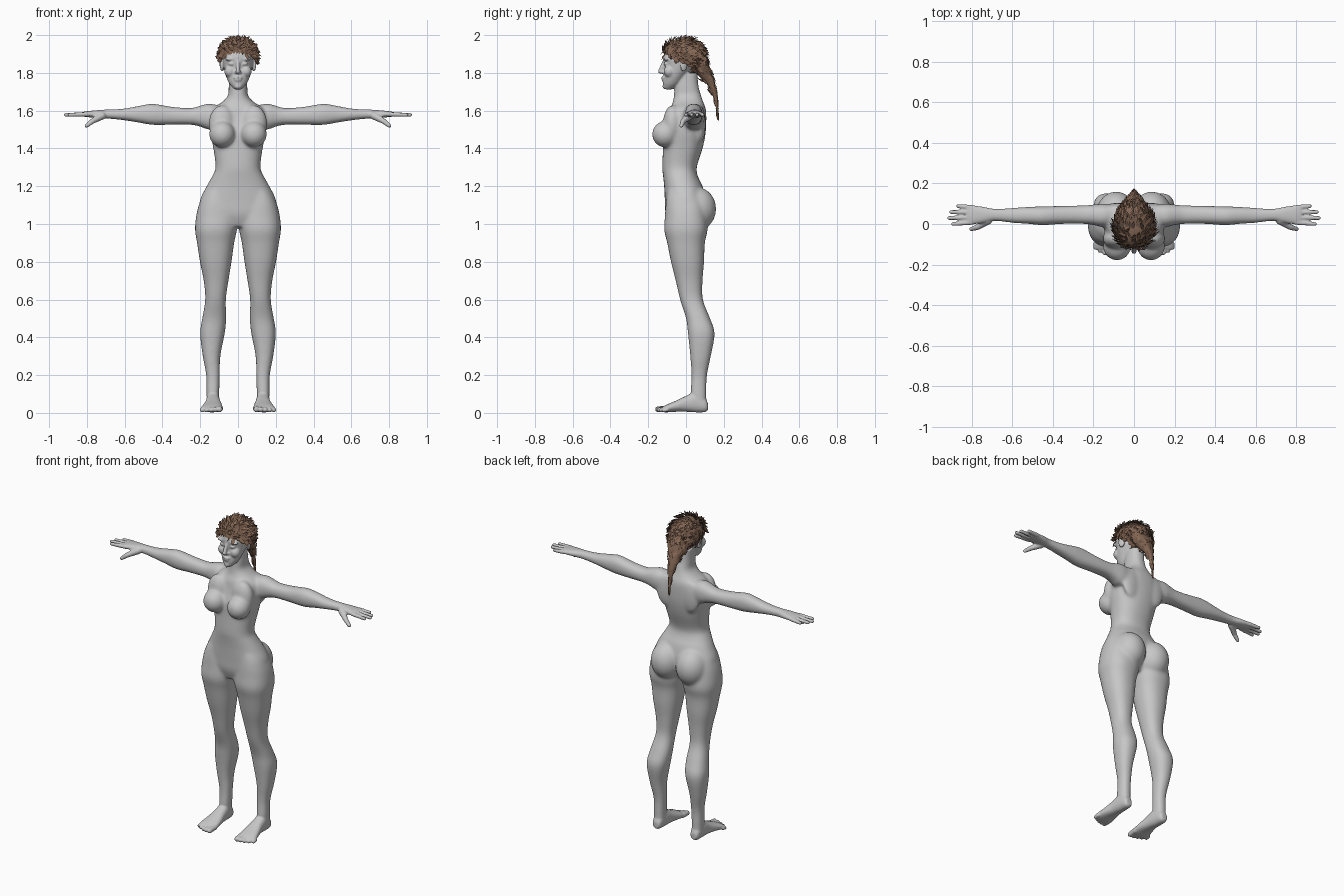
import bpy, bmesh, math, random
from mathutils import Vector, Matrix

random.seed(4)
if "Cube" in bpy.data.objects:
    bpy.data.objects.remove(bpy.data.objects["Cube"])


def material(name, rgb):
    m = bpy.data.materials.new(name)
    m.use_nodes = True
    m.diffuse_color = (*rgb, 1)
    m.node_tree.nodes["Principled BSDF"].inputs["Base Color"].default_value = (*rgb, 1)
    return m


GREY = material("plain grey", (0.57, 0.57, 0.57))
BROWN = material("hair brown", (0.23, 0.135, 0.09))
DARK = material("dark hair brown", (0.15, 0.085, 0.055))


def finish(bm, name, *mats):
    mesh = bpy.data.meshes.new(name)
    bm.to_mesh(mesh)
    bm.free()
    ob = bpy.data.objects.new(name, mesh)
    bpy.context.collection.objects.link(ob)
    for m in mats:
        mesh.materials.append(m)
    return ob


def spline(a, b, c, d, t):
    return tuple(q + t / 2 * (r - p + t * (2*p - 5*q + 4*r - s + t * (3*(q - r) + s - p)))
                 for p, q, r, s in zip(a, b, c, d))


def loft(bm, axis, rows, steps=4, sides=28, power=2.3):
    """Rows give a position along the axis, then low/high bounds on the two other axes."""
    others = [i for i in range(3) if i != axis]
    last = len(rows) - 1
    dense = [spline(rows[max(i - 1, 0)], rows[i], rows[i + 1], rows[min(i + 2, last)], k / steps)
             for i in range(last) for k in range(steps)] + [rows[-1]]
    rings = []
    for pos, a0, a1, b0, b1 in dense:
        ring = []
        for k in range(sides):
            ang = math.tau * k / sides
            c, s = math.cos(ang), math.sin(ang)
            co = [pos] * 3
            co[others[0]] = (a0 + a1) / 2 + (a1 - a0) / 2 * math.copysign(abs(c) ** (2 / power), c)
            co[others[1]] = (b0 + b1) / 2 + (b1 - b0) / 2 * math.copysign(abs(s) ** (2 / power), s)
            ring.append(bm.verts.new(co))
        rings.append(ring)
    faces = [bm.faces.new((r[k], r[(k + 1) % sides], q[(k + 1) % sides], q[k]))
             for r, q in zip(rings, rings[1:]) for k in range(sides)]
    faces += [bm.faces.new(rings[0][::-1]), bm.faces.new(rings[-1])]
    bmesh.ops.recalc_face_normals(bm, faces=faces)


def centred(rows):
    return [(z, -w, w, front, back) for z, w, front, back in rows]


def blob(bm, centre, radii, turn=Matrix()):
    mat = Matrix.Translation(centre) @ turn @ Matrix.Diagonal((*radii, 1))
    bmesh.ops.create_icosphere(bm, subdivisions=4, radius=1, matrix=mat)


def digit(bm, start, end, r0, r1):
    """Tapered round-ended finger or toe."""
    start, end = Vector(start), Vector(end)
    along = end - start
    turn = along.to_track_quat("Z", "Y").to_matrix().to_4x4()
    mat = Matrix.Translation((start + end) / 2) @ turn
    bmesh.ops.create_cone(bm, cap_ends=True, segments=14, radius1=r0, radius2=r1,
                          depth=along.length, matrix=mat)
    blob(bm, start, (r0,) * 3)
    blob(bm, end, (r1,) * 3)


# Left limbs and paired forms
bm = bmesh.new()
loft(bm, 2, [(1.22, .04, .13, -.09, .06), (1.16, .03, .182, -.1, .08), (1.1, .015, .208, -.108, .1),
             (1.04, .0, .222, -.112, .11), (.97, .005, .228, -.116, .115),
             (.9, .02, .217, -.1, .1), (.8, .034, .202, -.08, .096), (.7, .05, .182, -.055, .088),
             (.6, .064, .174, -.032, .09), (.5, .062, .19, .0, .128), (.42, .07, .201, .01, .152),
             (.3, .093, .187, .022, .132), (.2, .096, .169, .028, .112), (.1, .1, .166, .025, .107),
             (.04, .1, .165, .03, .11)])
blob(bm, (.088, .058, 1.08), (.096, .102, .115))    # seat
blob(bm, (.084, -.11, 1.475), (.069, .07, .07))     # chest
blob(bm, (.085, -.072, 1.53), (.07, .05, .1))
blob(bm, (.085, .078, 1.53), (.065, .026, .1))      # shoulder blade

# Foot and toes
loft(bm, 1, [(.116, .115, .15, .015, .05), (.1, .104, .162, .004, .08), (.05, .097, .168, .003, .11),
             (.0, .092, .172, .006, .09), (-.05, .084, .184, .006, .066), (-.1, .08, .196, .003, .045),
             (-.125, .085, .195, .004, .032)])
for i in range(5):
    x, r = .096 + i * .0235, .017 - i * .0013
    digit(bm, (x, -.1, r + .006), (x + .001, -.149 + i * i * .002, r + .002), r, r * .9)

# Arm, palm, fingers and thumb
loft(bm, 0, [(.07, .01, .09, 1.53, 1.62), (.15, -.015, .1, 1.5, 1.638), (.2, -.005, .096, 1.515, 1.627),
             (.25, .0, .092, 1.525, 1.614), (.35, .0, .09, 1.525, 1.621), (.45, -.006, .087, 1.524, 1.637),
             (.52, .0, .085, 1.535, 1.627), (.6, .005, .08, 1.548, 1.612), (.69, .015, .075, 1.558, 1.606),
             (.74, .006, .084, 1.561, 1.603), (.8, -.002, .092, 1.566, 1.597), (.825, .004, .088, 1.57, 1.592)])
for i, tip in enumerate((.9, .92, .91, .875)):
    y = .008 + i * .0245
    digit(bm, (.8, y, 1.581), (tip - .008, y - .008 + i * .005, 1.578), .0125, .01)
digit(bm, (.72, .018, 1.573), (.77, -.015, 1.545), .021, .0145)
digit(bm, (.77, -.015, 1.545), (.802, -.025, 1.52), .0145, .011)

# Ear, cheek, eye lid and brow ridge
blob(bm, (.084, -.012, 1.84), (.01, .02, .034), Matrix.Rotation(.4, 4, "Z"))
blob(bm, (.042, -.088, 1.808), (.03, .03, .032))
blob(bm, (.034, -.104, 1.848), (.018, .014, .011))
blob(bm, (.036, -.104, 1.874), (.034, .014, .011))

# Mirror everything so far to the right
copy = bmesh.ops.duplicate(bm, geom=bm.verts[:] + bm.edges[:] + bm.faces[:])["geom"]
bmesh.ops.scale(bm, vec=(-1, 1, 1), verts=[g for g in copy if isinstance(g, bmesh.types.BMVert)])
bmesh.ops.reverse_faces(bm, faces=[g for g in copy if isinstance(g, bmesh.types.BMFace)])

# Torso and neck
loft(bm, 2, centred([(.985, .07, -.085, .06), (1.05, .18, -.108, .09), (1.12, .203, -.112, .105),
                     (1.2, .167, -.116, .088), (1.25, .139, -.121, .064), (1.3, .119, -.126, .057),
                     (1.4, .131, -.122, .088), (1.48, .146, -.118, .104), (1.56, .15, -.095, .108),
                     (1.61, .135, -.085, .105), (1.645, .085, -.07, .092), (1.68, .054, -.064, .08),
                     (1.73, .049, -.06, .066), (1.8, .047, -.05, .06)]))
# Head, nose, lips and chin
loft(bm, 2, centred([(1.713, .02, -.113, -.075), (1.74, .044, -.122, -.03), (1.78, .063, -.119, .0),
                     (1.83, .076, -.114, .04), (1.88, .081, -.121, .055), (1.92, .078, -.107, .06),
                     (1.95, .055, -.07, .03)]), power=2)
digit(bm, (0, -.115, 1.862), (0, -.136, 1.808), .009, .0125)
blob(bm, (0, -.12, 1.803), (.019, .012, .009))
blob(bm, (0, -.118, 1.775), (.024, .013, .007))
blob(bm, (0, -.117, 1.762), (.021, .013, .007))
blob(bm, (0, -.11, 1.728), (.02, .015, .013))

# Fuse into one skin
body = finish(bm, "body", GREY)
remesh = body.modifiers.new("fuse", "REMESH")
remesh.mode = "VOXEL"
remesh.voxel_size = .005
remesh.use_smooth_shade = True
fused = bpy.data.meshes.new_from_object(body.evaluated_get(bpy.context.evaluated_depsgraph_get()))
body.modifiers.clear()
body.data = fused


def fade(distance):
    return min(1, max(0, distance / .06))


# Blend trunk and limbs strongly, keep face, hands and feet crisp
trunk = body.vertex_groups.new(name="trunk")
for v in fused.vertices:
    x, y, z = v.co
    weight = fade(1.7 - z) * fade(.7 - abs(x)) * fade(z - .12)
    if weight > 0:
        trunk.add([v.index], weight, "REPLACE")
for name, group, rounds in (("blend", "trunk", 55), ("soften", "", 4)):
    smooth = body.modifiers.new(name, "SMOOTH")
    smooth.vertex_group = group
    smooth.iterations = rounds

# Hair cap, trimmed along a sloping hairline, and swept-back tail
CENTRE, RADII = Vector((0, -.012, 1.885)), Vector((.095, .112, .096))


def in_hairline(p):
    return p.z > 1.845 - .5 * p.y or (p.y > .03 and p.z > 1.8)


TAIL = [(1.96, .05, -.02, .06), (1.9, .078, .0, .098), (1.84, .07, .02, .122), (1.79, .046, .06, .14),
        (1.74, .028, .11, .155), (1.68, .014, .142, .165), (1.62, .007, .158, .17), (1.55, .002, .168, .172)]
bm = bmesh.new()
blob(bm, CENTRE, RADII)
bmesh.ops.delete(bm, geom=[f for f in bm.faces if not in_hairline(f.calc_center_median())],
                 context="FACES")
loft(bm, 2, centred(TAIL), sides=16)


def lock(root, flow, normal, length, width, lift):
    """One pointed lock lying along the flow with a lifted tip."""
    side = flow.cross(normal).normalized() * width
    mid = root + flow * length * .45 + normal * lift * .6
    tip = root + flow * length + normal * lift
    v = [bm.verts.new(p) for p in (root - side * .6, root + side * .6, mid + side, tip, mid - side)]
    bm.faces.new(v).material_index = int(random.random() < .45)


count = 0
while count < 420:
    d = Vector([random.gauss(0, 1) for _ in range(3)]).normalized()
    p = CENTRE + Vector([a * b for a, b in zip(d, RADII)])
    if in_hairline(p):
        flow = Vector((0, .8, -.15)) + Vector([random.uniform(-.5, .5) for _ in range(3)])
        flow = (flow - d * flow.dot(d)).normalized()
        lock(p, flow, d, random.uniform(.03, .055), random.uniform(.007, .012), random.uniform(.008, .022))
        count += 1
for i in range(200):
    k = random.randrange(1, len(TAIL) - 1)
    upper, lower = TAIL[k], TAIL[k + 1]
    z, w, y0, y1 = (a + (b - a) * random.random() * .5 for a, b in zip(upper, lower))
    ang = random.uniform(0, math.tau)
    d = Vector((math.cos(ang), math.sin(ang), 0))
    p = Vector((w * d.x, (y0 + y1) / 2 + (y1 - y0) / 2 * d.y, z))
    goal = Vector((lower[1] * d.x, (lower[2] + lower[3]) / 2 + (lower[3] - lower[2]) / 2 * d.y, lower[0]))
    lock(p, (goal - p).normalized(), d, random.uniform(.03, .05), .002 + w * .1, .002 + w * .12)
finish(bm, "hair", BROWN, DARK)
